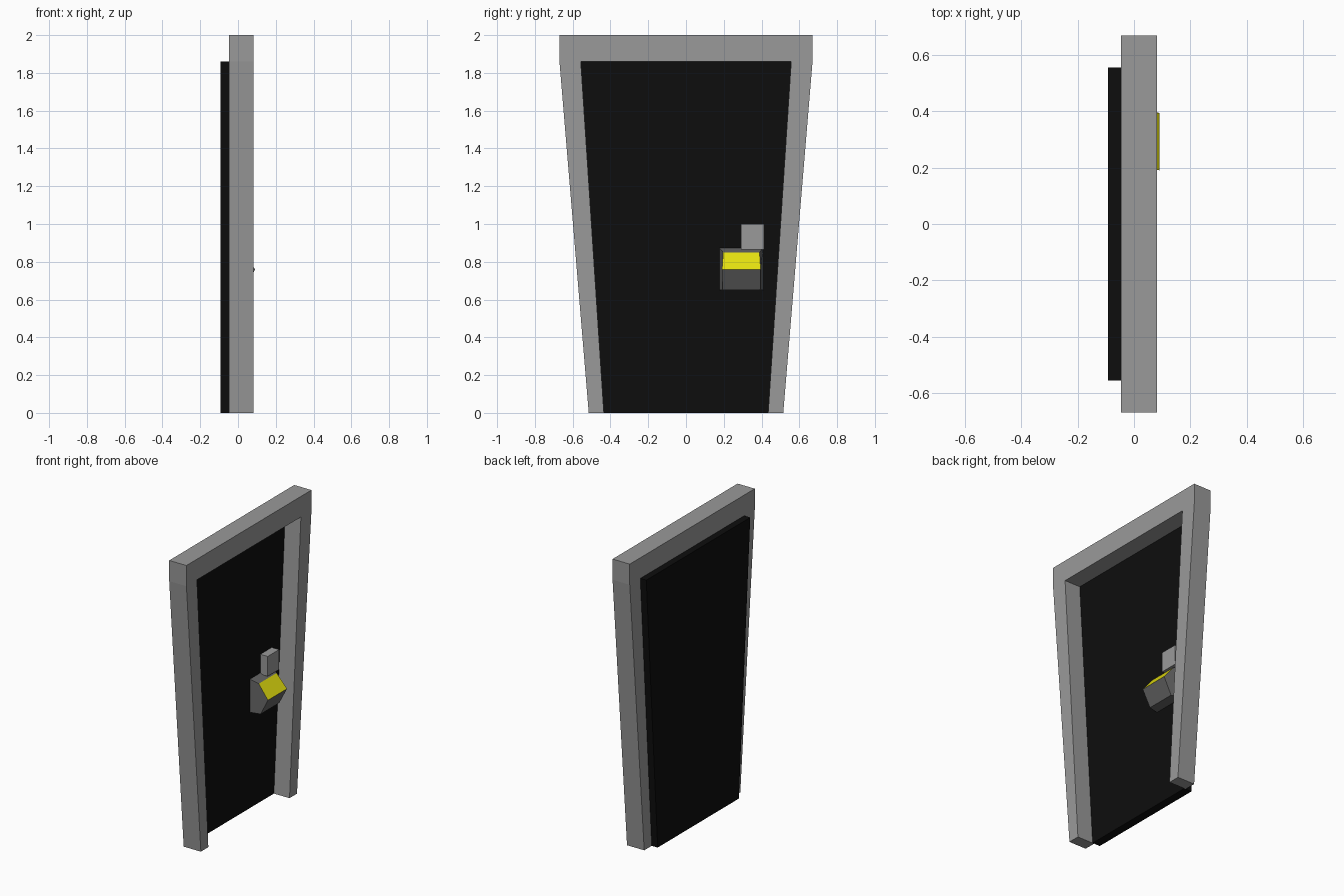
import bpy, bmesh

if "Cube" in bpy.data.objects:
    bpy.data.objects.remove(bpy.data.objects["Cube"])


def material(name, rgb):
    m = bpy.data.materials.new(name)
    m.diffuse_color = (*rgb, 1)
    m.use_nodes = True
    m.node_tree.nodes["Principled BSDF"].inputs["Base Color"].default_value = m.diffuse_color
    return m


GREY = material("mid grey", (0.32, 0.32, 0.32))
DARK = material("dark grey", (0.13, 0.13, 0.13))
BLACK = material("black", (0.004, 0.004, 0.004))
YELLOW = material("yellow", (0.79, 0.75, 0.005))


def finish(name, bm, *mats):
    bmesh.ops.recalc_face_normals(bm, faces=bm.faces)
    mesh = bpy.data.meshes.new(name)
    bm.to_mesh(mesh)
    bm.free()
    for m in mats:
        mesh.materials.append(m)
    ob = bpy.data.objects.new(name, mesh)
    bpy.context.collection.objects.link(ob)
    return ob


def slab(name, outline, x0, x1, mat):
    """Extrude a (y, z) outline from x0 to x1."""
    bm = bmesh.new()
    face = bm.faces.new([bm.verts.new((x0, y, z)) for y, z in outline])
    ext = bmesh.ops.extrude_face_region(bm, geom=[face])["geom"]
    verts = [v for v in ext if isinstance(v, bmesh.types.BMVert)]
    bmesh.ops.translate(bm, verts=verts, vec=(x1 - x0, 0, 0))
    return finish(name, bm, mat)


def mirrored(half):
    return half + [(-y, z) for y, z in reversed(half)]


# Tapered frame with straight lintel and open bottom
slab("door_frame", mirrored([(0.435, 0), (0.515, 0), (0.67, 1.86), (0.67, 2.0)])
     + [(-0.435, 0), (-0.557, 1.86), (0.557, 1.86)][1:], -0.047, 0.082, GREY)

# Door leaf, standing proud of the back of the frame
slab("door_panel", mirrored([(0.435, 0), (0.557, 1.86)]), -0.092, -0.035, BLACK)

# Small lock box above the handle
slab("lock_box", [(0.29, 0.865), (0.412, 0.865), (0.412, 1.0), (0.29, 1.0)],
     -0.04, 0.02, GREY)

# Wedge-shaped control box: profile (x, z, half width) joined across its width
profile = [(-0.037, 0.65, 0.117), (0.035, 0.65, 0.1), (0.091, 0.76, 0.102),
           (0.018, 0.85, 0.096), (-0.037, 0.875, 0.117)]
bm = bmesh.new()
left, right = ([bm.verts.new((x, 0.293 + s * w, z)) for x, z, w in profile]
               for s in (-1, 1))
bm.faces.new(left)
bm.faces.new(right)
for i in range(5):
    j = (i + 1) % 5
    f = bm.faces.new((left[i], left[j], right[j], right[i]))
    f.material_index = int(i == 2)  # sloped screen is yellow
finish("control_box", bm, DARK, YELLOW)
